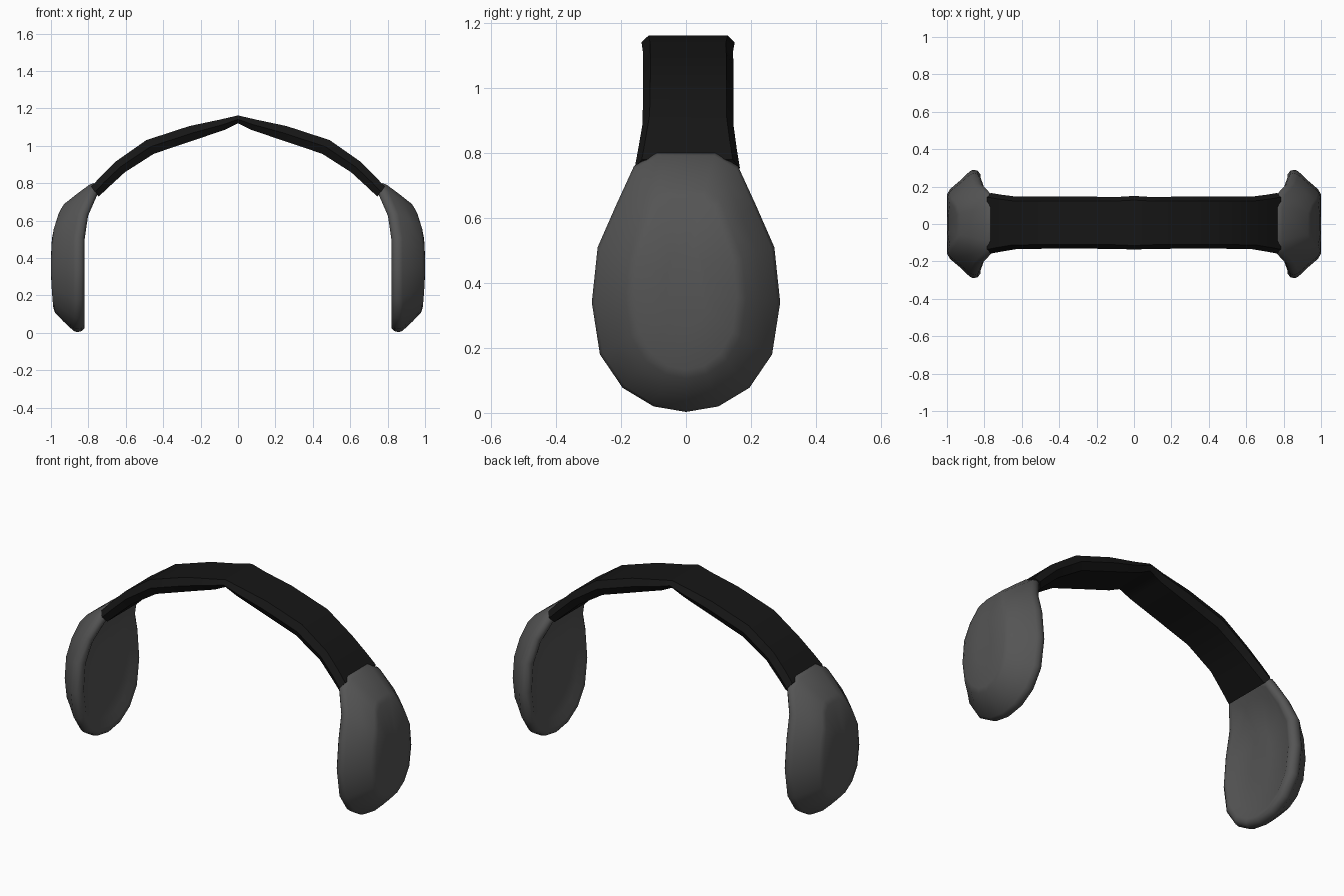
import bpy, bmesh, math

if "Cube" in bpy.data.objects:
    bpy.data.objects.remove(bpy.data.objects["Cube"])


def material(name, value):
    m = bpy.data.materials.new(name)
    m.diffuse_color = (value, value, value, 1)
    m.use_nodes = True
    m.node_tree.nodes["Principled BSDF"].inputs["Base Color"].default_value = m.diffuse_color
    return m


def loft(name, rings, mat, cap_start, cap_end, angle):
    """Skin closed rings of points, then mirror the part across x = 0."""
    bm = bmesh.new()
    loops = [[bm.verts.new(p) for p in ring] for ring in rings]
    n = len(loops[0])
    for a, b in zip(loops, loops[1:]):
        for i in range(n):
            j = (i + 1) % n
            bm.faces.new((a[i], a[j], b[j], b[i]))
    if cap_start:
        bm.faces.new(loops[0])
    if cap_end:
        bm.faces.new(loops[-1])
    bmesh.ops.recalc_face_normals(bm, faces=bm.faces)
    # make sure the normals face outward on the open half too
    cx = sum((v.co for v in bm.verts), bm.verts[:][0].co * 0) / len(bm.verts)
    if sum((f.calc_center_median() - cx).dot(f.normal) * f.calc_area() for f in bm.faces) < 0:
        bmesh.ops.reverse_faces(bm, faces=bm.faces)
    me = bpy.data.meshes.new(name)
    bm.to_mesh(me)
    bm.free()
    me.materials.append(mat)
    ob = bpy.data.objects.new(name, me)
    bpy.context.collection.objects.link(ob)
    bpy.ops.object.select_all(action='DESELECT')
    ob.select_set(True)
    bpy.context.view_layer.objects.active = ob
    bpy.ops.object.shade_smooth_by_angle(angle=math.radians(angle))
    mir = ob.modifiers.new("mirror", 'MIRROR')
    mir.use_axis[0] = True
    mir.use_clip = True
    return ob


black = material("black", 0.008)
grey = material("dark_grey", 0.09)

# Headband: outer (x, z), inner (x, z), front y, back y
stations = [
    ((0.00, 1.162), (0.00, 1.120), -0.137, 0.150),
    ((0.09, 1.141), (0.07, 1.085), -0.133, 0.145),
    ((0.26, 1.105), (0.24, 1.028), -0.132, 0.146),
    ((0.49, 1.030), (0.45, 0.957), -0.132, 0.146),
    ((0.65, 0.918), (0.605, 0.858), -0.134, 0.146),
    ((0.735, 0.835), (0.69, 0.780), -0.148, 0.157),
    ((0.785, 0.780), (0.745, 0.728), -0.158, 0.166),
]
band_rings = []
for (ox, oz), (ix, iz), y0, y1 in stations:
    mx, mz, c = (ox + ix) / 2, (oz + iz) / 2, 0.022
    band_rings.append([
        (ox, y0 + c, oz), (ox, y1 - c, oz), (mx, y1, mz),
        (ix, y1 - c, iz), (ix, y0 + c, iz), (mx, y0, mz)])
loft("headband", band_rings, black, False, True, 40)

# Ear cup outline in (y, z), one half, bottom to top
half = [(0, 0.003), (0.10, 0.02), (0.195, 0.077), (0.265, 0.18), (0.29, 0.34),
        (0.272, 0.51), (0.215, 0.64), (0.16, 0.76), (0.09, 0.80), (0, 0.80)]
outline = half + [(-y, z) for y, z in half[-2:0:-1]]
bend_table = [(0.0, 0), (0.5, 0), (0.6, -0.01), (0.66, -0.03), (0.73, -0.065), (0.82, -0.095)]


def bend(z):
    """Inward lean of the cup where it meets the band."""
    for (z0, b0), (z1, b1) in zip(bend_table, bend_table[1:]):
        if z <= z1:
            return b0 + (b1 - b0) * max(0, z - z0) / (z1 - z0)
    return bend_table[-1][1]


def cup_ring(x, sy, sz, zc=0.39, bulge=0.0):
    ring = []
    for y, z in outline:
        zz = zc + (z - zc) * sz
        ring.append((x + bend(zz) - bulge * (zz - 0.36) ** 2, y * sy, zz))
    return ring


# Ear cups: recessed inner pad, rolled rim, domed outer shell
cup_rings = [
    cup_ring(0.842, 0.30, 0.35),
    cup_ring(0.840, 0.72, 0.76),
    cup_ring(0.822, 0.84, 0.88),
    cup_ring(0.820, 0.91, 0.94),
    cup_ring(0.835, 0.98, 0.985),
    cup_ring(0.860, 1.00, 1.00),
    cup_ring(0.880, 0.965, 0.98),
    cup_ring(0.930, 0.80, 0.86),
    cup_ring(0.985, 0.64, 0.73, 0.385, 0.1),
    cup_ring(1.000, 0.54, 0.66, 0.385, 0.25),
    cup_ring(1.000, 0.22, 0.30, 0.385, 0.25),
]
loft("ear_cups", cup_rings, grey, True, True, 70)
